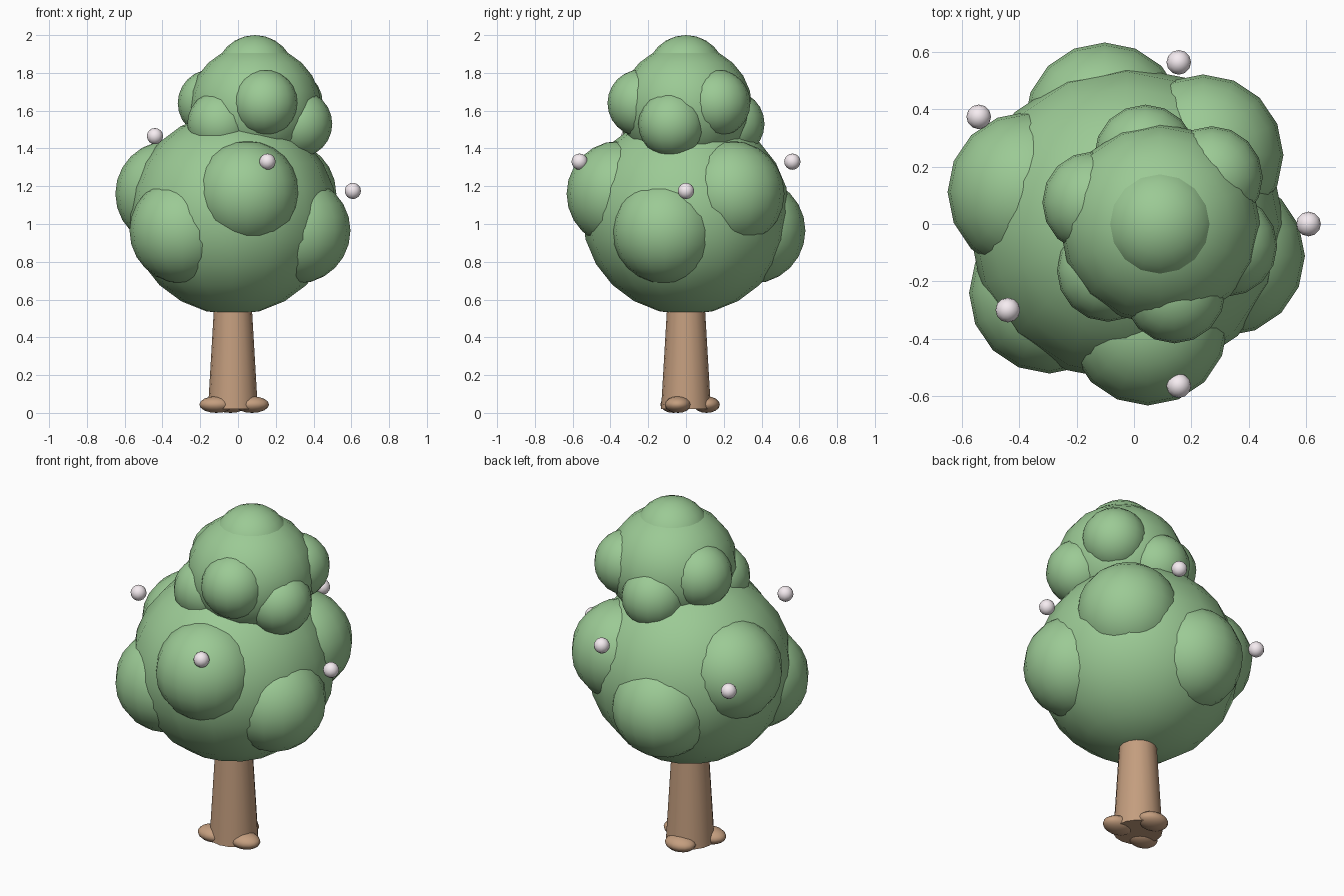
import bpy
from math import radians, cos, sin

if "Cube" in bpy.data.objects:
    bpy.data.objects.remove(bpy.data.objects["Cube"])

CX = -0.027   # trunk axis
TX = 0.09     # upper crown axis


def material(name, rgb):
    m = bpy.data.materials.new(name)
    m.diffuse_color = (*rgb, 1)
    m.use_nodes = True
    m.node_tree.nodes["Principled BSDF"].inputs["Base Color"].default_value = m.diffuse_color
    return m


green = material("leaf_green", (0.33, 0.59, 0.30))
brown = material("bark_brown", (0.55, 0.34, 0.21))
pale = material("blossom_pale", (0.92, 0.84, 0.88))


def ball(name, loc, size, mat, segs=16, rings=12):
    bpy.ops.mesh.primitive_uv_sphere_add(segments=segs, ring_count=rings, radius=1, location=loc)
    bpy.context.object.scale = size
    return finish(name, mat)


def finish(name, mat):
    ob = bpy.context.object
    ob.name = name
    ob.data.materials.append(mat)
    bpy.ops.object.shade_smooth_by_angle(angle=radians(50))
    return ob


def around(cx, dist, deg):
    a = radians(deg)
    return cx + dist * cos(a), dist * sin(a)


def lobes(name, cx, dist, radius, low, high):
    # Ring of six lobes at alternating heights
    for i in range(6):
        ball(f"{name}_{i + 1}", (*around(cx, dist, -18 + 60 * i), high if i % 2 else low),
             (radius,) * 3, green)


# Tapered trunk
bpy.ops.mesh.primitive_cone_add(vertices=16, radius1=0.132, radius2=0.092, depth=0.68,
                                location=(CX, 0, 0.36))
finish("trunk", brown)

# Three roots
for i in range(3):
    ball(f"root_{i + 1}", (*around(CX, 0.11, -23 + 120 * i), 0.044), (0.09, 0.07, 0.044), brown, 16, 8)

# Lower crown
ball("lower_crown", (CX, 0, 1.055), (0.55, 0.55, 0.535), green)
lobes("lower_lobe", CX, 0.36, 0.28, 0.965, 1.16)

# Upper crown and its top cap
ball("upper_crown", (TX, 0, 1.62), (0.35, 0.35, 0.33), green)
lobes("upper_lobe", TX, 0.243, 0.178, 1.53, 1.64)
ball("top_cap", (TX, 0, 1.79), (0.21,) * 3, green)

# Pale blossoms: distance from the axis and height
spots = [(0.635, 1.175), (0.592, 1.33), (0.635, 1.175), (0.51, 1.465), (0.592, 1.33)]
for i, (d, z) in enumerate(spots):
    ball(f"blossom_{i + 1}", (*around(CX, d, 72 * i), z), (0.043,) * 3, pale, 12, 8)
